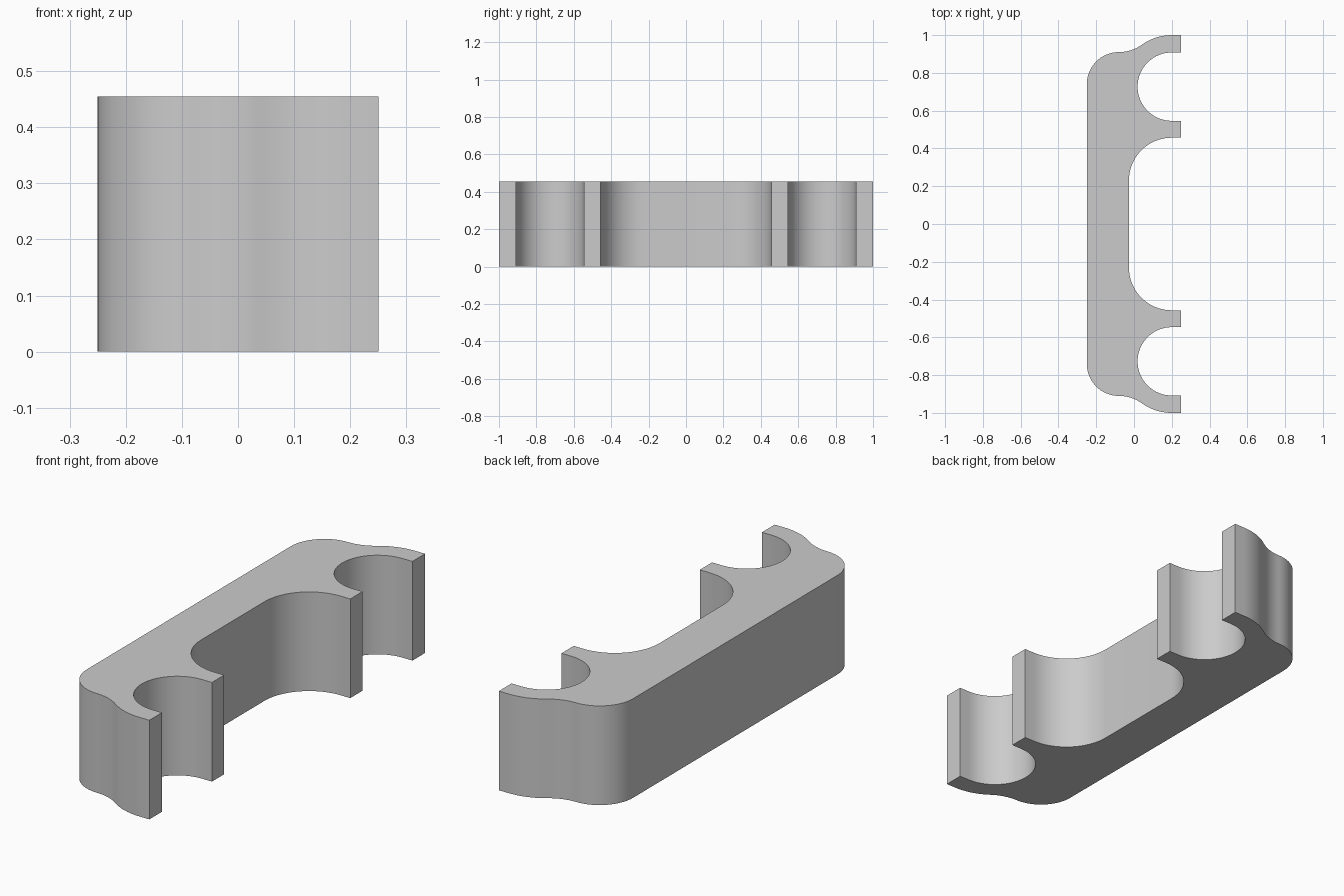
import bpy, bmesh
from math import radians, cos, sin

if "Cube" in bpy.data.objects:
    bpy.data.objects.remove(bpy.data.objects["Cube"], do_unlink=True)

HEIGHT = 0.455
BACK, FRONT = -0.25, 0.25


def arc(cx, cy, r, start, end, steps):
    """Points along a circular arc, angles in degrees."""
    angles = [radians(start + (end - start) * i / steps) for i in range(steps + 1)]
    return [(cx + r * cos(a), cy + r * sin(a)) for a in angles]


# Half outline of the bracket, from the middle recess round to the back
half = arc(0.2, 0.23, 0.227, 180, 90, 16)                 # middle recess corner
half += [(FRONT, 0.457), (FRONT, 0.546)]                  # inner prong tip
half += arc(0.2, 0.727, 0.181, 270, 90, 32)               # clip socket
half += [(FRONT, 0.908), (FRONT, 1.0)]                    # outer prong tip
half += arc(0.2, 0.727, 0.273, 90, 125.6, 10)             # outer prong shoulder
half += arc(-0.08, 1.118, 0.208, -54.4, -90, 10)[1:]      # blend into the body
half += arc(-0.08, 0.74, 0.17, 90, 180, 16)[1:]           # rounded back corner

# Mirror the half across the centre and extrude it upward
outline = half + [(x, -y) for x, y in reversed(half)]
bm = bmesh.new()
base = bm.faces.new([bm.verts.new((x, y, 0)) for x, y in outline])
top = bmesh.ops.extrude_face_region(bm, geom=[base], use_keep_orig=True)
bmesh.ops.translate(bm, vec=(0, 0, HEIGHT),
                    verts=[g for g in top["geom"] if isinstance(g, bmesh.types.BMVert)])
bmesh.ops.recalc_face_normals(bm, faces=bm.faces)
mesh = bpy.data.meshes.new("double_clip_bracket")
bm.to_mesh(mesh)
bm.free()
bracket = bpy.data.objects.new("double_clip_bracket", mesh)
bpy.context.collection.objects.link(bracket)

# Plain grey material
grey = bpy.data.materials.new("plain_grey")
grey.use_nodes = True
colour = (0.6, 0.6, 0.6, 1)
grey.diffuse_color = colour
grey.node_tree.nodes["Principled BSDF"].inputs["Base Color"].default_value = colour
mesh.materials.append(grey)

# Smooth walls with crisp rims
bpy.context.view_layer.objects.active = bracket
bracket.select_set(True)
bpy.ops.object.shade_smooth_by_angle(angle=radians(30))
